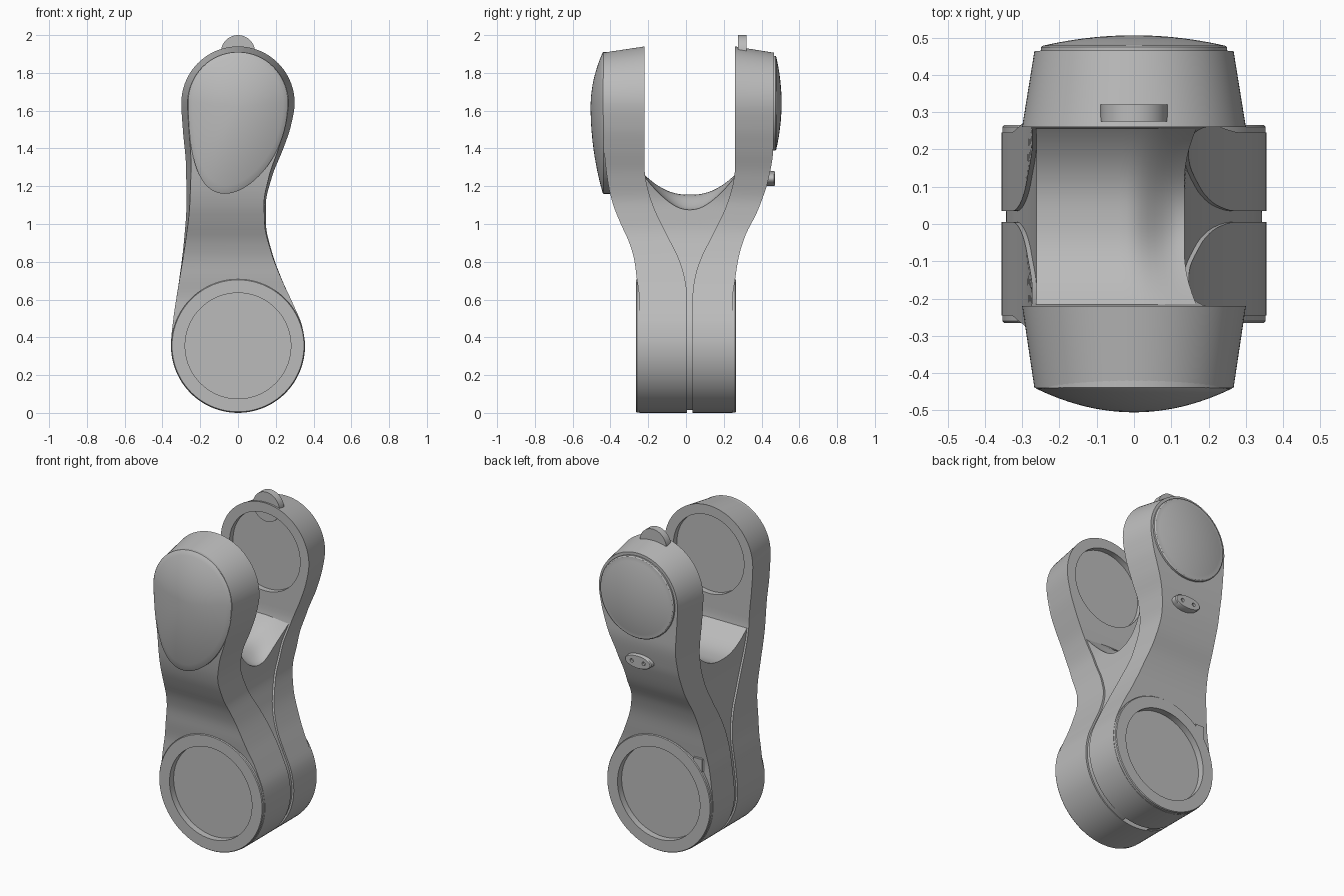
import bpy, bmesh, math
from mathutils import Matrix, Vector

if "Cube" in bpy.data.objects:
    bpy.data.objects.remove(bpy.data.objects["Cube"])

grey = bpy.data.materials.new("mid grey")
grey.use_nodes = True
grey.diffuse_color = (0.5, 0.5, 0.5, 1)
grey.node_tree.nodes["Principled BSDF"].inputs["Base Color"].default_value = (0.5, 0.5, 0.5, 1)

LOW_Z, LOW_R = 0.355, 0.355    # lower joint
TOP_Z, TOP_R = 1.64, 0.3       # upper joint


def smooth(a, b, v):
    t = min(max((v - a) / (b - a), 0), 1)
    return t * t * (3 - 2 * t)


def curve(pts):
    """Smooth interpolation through (z, value) points without overshoot."""
    sec = [(q[1] - p[1]) / (q[0] - p[0]) for p, q in zip(pts, pts[1:])]
    inner = [2 * a * b / (a + b) if a * b > 0 else 0 for a, b in zip(sec, sec[1:])]
    slope = [0] + inner + [0]

    def f(z):
        z = min(max(z, pts[0][0]), pts[-1][0])
        i = 0
        while i < len(pts) - 2 and z > pts[i + 1][0]:
            i += 1
        (z0, v0), (z1, v1) = pts[i], pts[i + 1]
        h = z1 - z0
        t = (z - z0) / h
        e = t * t * (3 - 2 * t)
        return (v0 * (1 - e) + v1 * e + h * t * (1 - t) ** 2 * slope[i]
                + h * t * t * (t - 1) * slope[i + 1])
    return f


left_edge = curve([(.355, -.355), (.5, -.342), (.7, -.312), (.9, -.287),
                   (1.1, -.273), (1.3, -.275), (1.5, -.292), (1.64, -.3)])
right_edge = curve([(.355, .355), (.45, .342), (.58, .29), (.7, .235), (.85, .18),
                    (1, .148), (1.1, .147), (1.25, .18), (1.4, .24), (1.52, .28), (1.64, .3)])
inner_y = curve([(0, .005), (.62, .005), (.72, -.008), (.82, -.04), (.95, -.105),
                 (1.1, -.175), (1.22, -.21), (1.3, -.22), (1.94, -.22)])
front_y = curve([(0, -.245), (.58, -.245), (.72, -.262), (.8, -.272), (.9, -.3), (1, -.345),
                 (1.1, -.385), (1.2, -.41), (1.35, -.43), (1.5, -.44), (1.94, -.44)])
back_y = curve([(0, .245), (.58, .245), (.72, .262), (.82, .278), (.94, .315), (1.06, .375),
                (1.15, .41), (1.23, .435), (1.4, .462), (1.94, .465)])


def width(z):
    """Left and right limits of the outline at a height."""
    if z < LOW_Z:
        w = math.sqrt(max(LOW_R ** 2 - (z - LOW_Z) ** 2, 0))
        return -w, w
    if z > TOP_Z:
        w = math.sqrt(max(TOP_R ** 2 - (z - TOP_Z) ** 2, 0))
        return -w, w
    return left_edge(z), right_edge(z)


def finish(name, bm, angle=35):
    bmesh.ops.remove_doubles(bm, verts=bm.verts, dist=1e-5)
    bmesh.ops.recalc_face_normals(bm, faces=bm.faces)
    me = bpy.data.meshes.new(name)
    bm.to_mesh(me)
    bm.free()
    me.materials.append(grey)
    ob = bpy.data.objects.new(name, me)
    bpy.context.collection.objects.link(ob)
    shade(ob, angle)
    return ob


def shade(ob, angle=35):
    bpy.ops.object.select_all(action="DESELECT")
    ob.select_set(True)
    bpy.context.view_layer.objects.active = ob
    bpy.ops.object.shade_smooth_by_angle(angle=math.radians(angle))


def loft(name, rings, angle=35):
    """Skin equal closed rings and cap both ends."""
    bm = bmesh.new()
    rows = [[bm.verts.new(p) for p in r] for r in rings]
    for a, b in zip(rows, rows[1:]):
        for i in range(len(a)):
            j = (i + 1) % len(a)
            bm.faces.new((a[i], a[j], b[j], b[i]))
    bm.faces.new(rows[0])
    bm.faces.new(rows[-1])
    return finish(name, bm, angle)


def turned(name, x, z, profile, sx=1, sz=1, n=72):
    """Solid turned around a y axis from (radius, y) points."""
    angs = [2 * math.pi * i / n for i in range(n)]
    return loft(name, [[(x + r * sx * math.cos(a), y, z + r * sz * math.sin(a)) for a in angs]
                       for r, y in profile])


def cut(ob, x, z, r, y0, y1):
    tool = turned("cutter", x, z, [(r, y0), (r, y1)])
    tool.hide_render = True
    mod = ob.modifiers.new("recess", "BOOLEAN")
    mod.operation, mod.solver, mod.object = "DIFFERENCE", "EXACT", tool
    bpy.context.view_layer.objects.active = ob
    bpy.ops.object.modifier_apply(modifier=mod.name)
    bpy.data.objects.remove(tool)
    shade(ob)


# Row heights, denser around the rounded ends
quarter = [math.radians(2 + 88 * i / 22) for i in range(23)]
heights = [LOW_Z - LOW_R * math.cos(a) for a in quarter]
heights += [LOW_Z + (TOP_Z - LOW_Z) * i / 48 for i in range(1, 48)]
heights += [TOP_Z + TOP_R * math.cos(a) for a in reversed(quarter)]


def arm(name, y_in, y_out):
    rings = []
    for z in heights:
        l, r = width(z)
        s = 1 - 0.11 * smooth(.6, 1.5, z)
        zo = TOP_Z + (z - TOP_Z) * s if z > TOP_Z else z
        rings.append([(l, y_in(z), z), (r, y_in(z), z),
                      (r * s, y_out(z), zo), (l * s, y_out(z), zo)])
    return loft(name, rings)


# Two mirrored arm shells with joint recesses
front_arm = arm("front_arm", inner_y, front_y)
back_arm = arm("back_arm", lambda z: .04 - inner_y(z), back_y)
cut(front_arm, 0, LOW_Z, .28, -.4, -.225)
cut(back_arm, 0, LOW_Z, .28, .225, .4)
cut(front_arm, 0, TOP_Z, .24, -.255, -.1)
cut(back_arm, 0, TOP_Z, .24, .1, .295)


# Saddle-shaped core filling the fork below the opening
def core_point(s, u, t):
    top = 1.155 + .125 * abs(s) ** 2.5 - .08 * smooth(.6, 1, u) * (1 - s * s)
    z = .014 + t * (top - .014)
    l, r = width(z)
    yf = inner_y(z) - .02
    y = .02 + s * (.02 - yf)
    l, r = min(l + .012, 0), max(r - .012, 0)
    return (l + (r - l) * u, y, z)


def patch(bm, f, n, m):
    g = [[bm.verts.new(f(i / n, j / m)) for j in range(m + 1)] for i in range(n + 1)]
    for i in range(n):
        for j in range(m):
            bm.faces.new((g[i][j], g[i + 1][j], g[i + 1][j + 1], g[i][j + 1]))


bm = bmesh.new()
for side in (0, 1):
    patch(bm, lambda a, b: core_point(2 * a - 1, side, 1 - (1 - b) ** 1 if b > .2 else b * b * 5), 24, 60)
patch(bm, lambda a, b: core_point(2 * a - 1, b, 1), 24, 20)
finish("fork_core", bm, 40)

# Raised rings around the lower joint
for name, sgn in (("front_joint_ring", -1), ("back_joint_ring", 1)):
    ring = turned(name, 0, LOW_Z, [(.353, sgn * .2), (.353, sgn * .26), (.349, sgn * .265)], n=96)
    cut(ring, 0, LOW_Z, .28, sgn * .15, sgn * .4)


# Egg-shaped domed cover on the front arm
def egg(scale, y):
    pts = []
    for i in range(80):
        a = 2 * math.pi * i / 80
        c, s = math.cos(a), math.sin(a)
        x, z = .265 * c, 1.645 + (.265 if s > 0 else .485) * s
        if s < 0:
            x -= .07 * s * s
        pts.append((x * scale, y, 1.62 + (z - 1.62) * scale))
    return pts


dome = [k / 12 for k in range(12, 0, -1)] + [.02]
loft("front_cover", [egg(1, -.39), egg(1, -.438)]
     + [egg(.985 * k, -.442 - .063 * (1 - k * k)) for k in dome])

# Round domed cover on the back arm
turned("back_cover", 0, TOP_Z, [(.25, .44), (.25, .474), (.243, .479)]
       + [(.24 * k, .479 + .027 * (1 - k * k)) for k in dome])

# Half-round tab on top of the back arm
turned("top_tab", 0, 1.91, [(.09, .275), (.09, .32)], n=48)

# Oval plate with two screw holes
plate = turned("oval_plate", 0, 1.24, [(1, .41), (1, .465), (.93, .47)], .09, .04, 48)
for x in (-.04, .04):
    cut(plate, x, 1.24, .011, .455, .5)

# Small latch beside the back joint ring
bm = bmesh.new()
bmesh.ops.create_cube(bm, size=1, matrix=Matrix.Translation(Vector((-.262, .235, .6)))
                      @ Matrix.Diagonal((.08, .05, .1, 1)))
bmesh.ops.bevel(bm, geom=bm.edges[:], offset=.012, segments=3, affect="EDGES")
finish("latch", bm)
